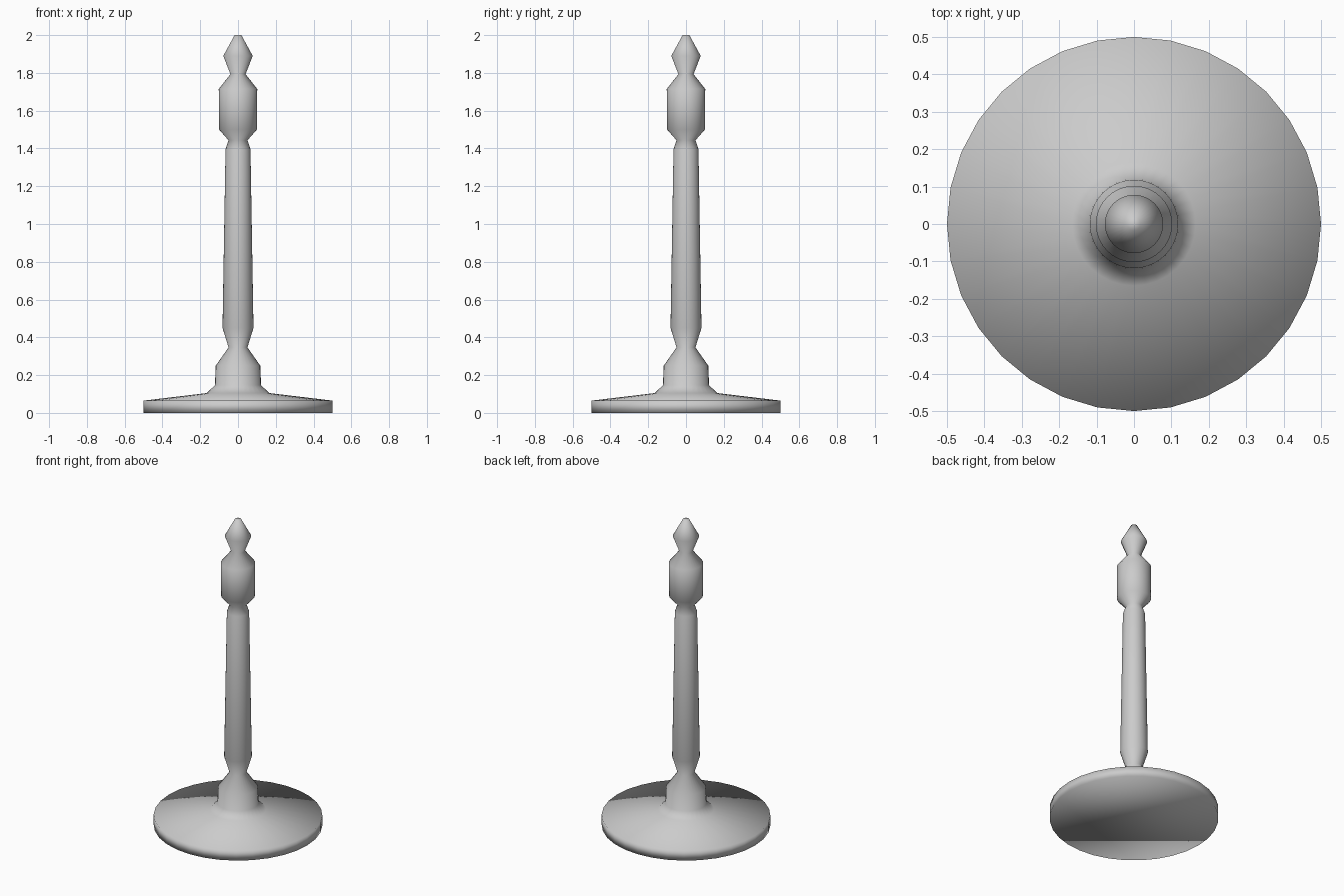
import bpy
import bmesh
from math import cos, sin, tau

if "Cube" in bpy.data.objects:
    bpy.data.objects.remove(bpy.data.objects["Cube"])

SIDES = 32

# (radius, height) from the foot rim up to the finial tip
PROFILE = [
    (0.5, 0.0), (0.5, 0.065),                                # foot disc
    (0.165, 0.105), (0.122, 0.147), (0.118, 0.25),           # lower collar
    (0.05, 0.347), (0.082, 0.45),                            # lower neck
    (0.066, 1.395), (0.05, 1.443),                           # shaft, upper neck
    (0.1, 1.5), (0.102, 1.715), (0.04, 1.793),               # upper barrel
    (0.078, 1.89), (0.018, 2.0),                             # finial
]


def lathe(name, profile, sides):
    """Spin a profile round z, closing both ends with a single face."""
    bm = bmesh.new()
    rings = [[bm.verts.new((r * cos(tau * i / sides), r * sin(tau * i / sides), z))
              for i in range(sides)] for r, z in profile]
    for low, high in zip(rings, rings[1:]):
        for i in range(sides):
            j = (i + 1) % sides
            bm.faces.new((low[i], low[j], high[j], high[i]))
    bm.faces.new(rings[0][::-1])
    bm.faces.new(rings[-1])
    for face in bm.faces:
        face.smooth = True
    mesh = bpy.data.meshes.new(name)
    bm.to_mesh(mesh)
    bm.free()
    obj = bpy.data.objects.new(name, mesh)
    bpy.context.collection.objects.link(obj)
    return obj


# Turned post on a round foot
lathe("turned_post", PROFILE, SIDES)
